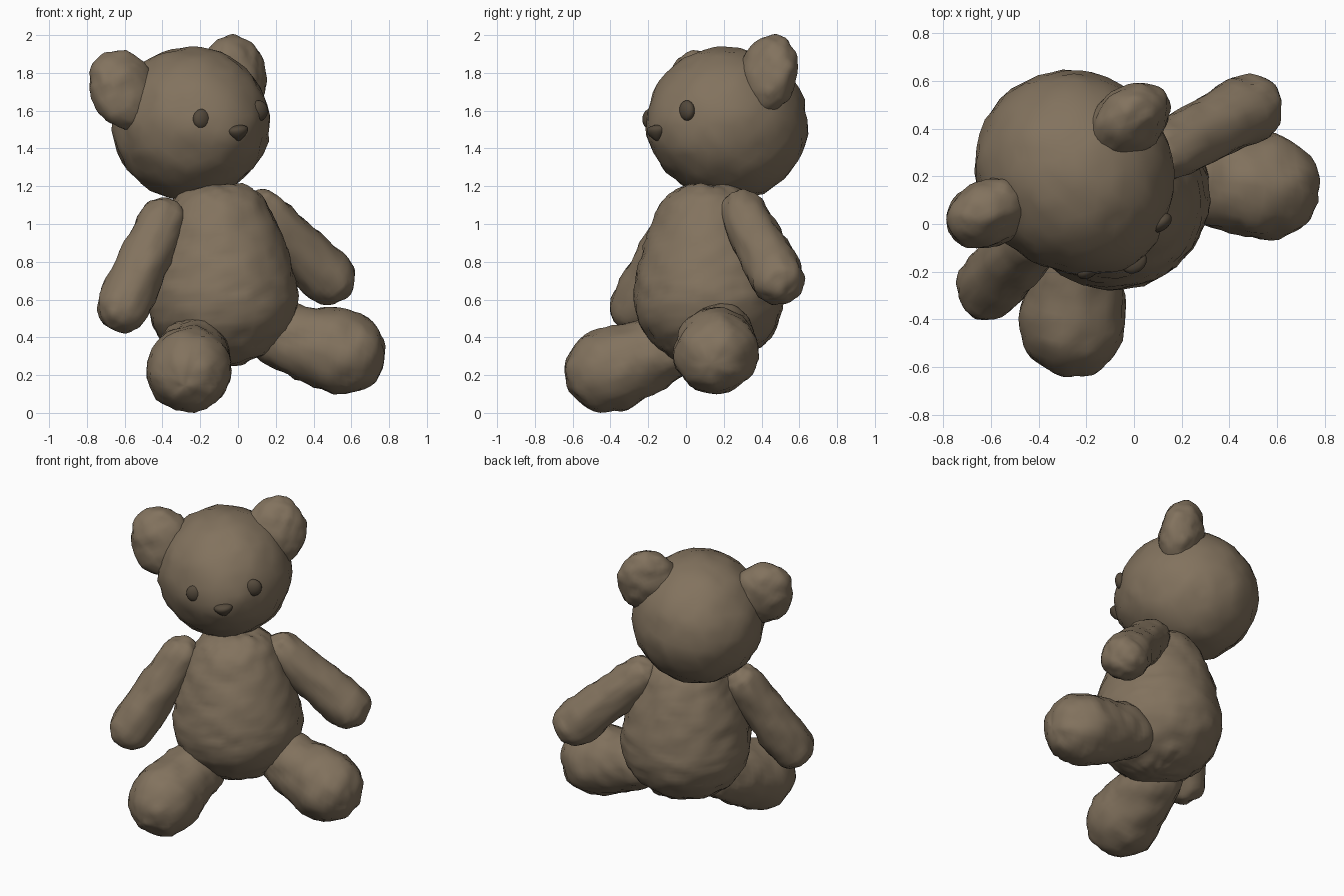
import bpy, bmesh, math
from mathutils import Vector, Matrix, Euler, noise

if "Cube" in bpy.data.objects:
    bpy.data.objects.remove(bpy.data.objects["Cube"])

YAW = math.radians(34)          # the bear is turned towards +x
FORWARD = Vector((math.sin(YAW), -math.cos(YAW), 0))


def material(name, rgb):
    m = bpy.data.materials.new(name)
    m.diffuse_color = (*rgb, 1)
    m.use_nodes = True
    m.node_tree.nodes["Principled BSDF"].inputs["Base Color"].default_value = m.diffuse_color
    return m


FUR = material("brown_fur", (0.225, 0.17, 0.112))
DARK = material("dark_brown", (0.09, 0.068, 0.045))


def finish(name, bm, mat, bump):
    """Roughen like plush, shade smooth and link."""
    bm.normal_update()
    moves = [(v, v.normal * bump * (0.7 * noise.noise(v.co * 9) + 0.7 * noise.noise(v.co * 19)))
             for v in bm.verts]
    for v, d in moves:
        v.co += d
    bmesh.ops.recalc_face_normals(bm, faces=bm.faces)
    me = bpy.data.meshes.new(name)
    bm.to_mesh(me)
    bm.free()
    me.materials.append(mat)
    me.shade_smooth()
    ob = bpy.data.objects.new(name, me)
    bpy.context.collection.objects.link(ob)
    return ob


def ellipsoid(name, centre, radii, tilt=(0, 0), mat=FUR, bump=0.016, taper=0.0, sub=4):
    """Ball with radii (side, depth, height); tilt is (pitch, roll) in degrees."""
    bm = bmesh.new()
    bmesh.ops.create_icosphere(bm, subdivisions=sub, radius=1)
    for v in bm.verts:
        k = 1 + taper * v.co.z
        v.co.x *= k
        v.co.y *= k
    rot = Euler((math.radians(tilt[0]), math.radians(tilt[1]), YAW)).to_matrix().to_4x4()
    bm.transform(Matrix.Translation(centre) @ rot @ Matrix.Diagonal((*radii, 1)))
    return finish(name, bm, mat, bump)


def lathe(name, a, b, profile, bump=0.016, sides=36, steps=5):
    """Spin a smoothed (distance, radius) profile about the line a-b."""
    a, b = Vector(a), Vector(b)
    rot = (b - a).to_track_quat('Z', 'Y')
    p = [Vector(q) for q in profile]
    # mirrored end points keep the poles round
    p = [Vector((p[1].x, -p[1].y))] + p + [Vector((p[-2].x, -p[-2].y))]
    pts = []
    for i in range(1, len(p) - 2):
        for s in range(steps):
            t = s / steps
            p0, p1, p2, p3 = p[i - 1:i + 3]
            pts.append(0.5 * (2 * p1 + (p2 - p0) * t + (2 * p0 - 5 * p1 + 4 * p2 - p3) * t * t
                              + (3 * p1 - p0 - 3 * p2 + p3) * t ** 3))
    pts.append(p[-2])
    bm = bmesh.new()
    rings = []
    for q in pts[1:-1]:
        rings.append([bm.verts.new(a + rot @ Vector((q.y * math.cos(u), q.y * math.sin(u), q.x)))
                      for u in (2 * math.pi * k / sides for k in range(sides))])
    ends = [bm.verts.new(a + rot @ Vector((0, 0, pts[k].x))) for k in (0, -1)]
    for k in range(sides):
        j = (k + 1) % sides
        for r, s in zip(rings, rings[1:]):
            bm.faces.new((r[k], r[j], s[j], s[k]))
        bm.faces.new((ends[0], rings[0][j], rings[0][k]))
        bm.faces.new((ends[1], rings[-1][k], rings[-1][j]))
    return finish(name, bm, FUR, bump)


def limb(name, a, b, ra, rb):
    """Rounded limb, radius ra at the joint and rb at the paw."""
    n = (Vector(b) - Vector(a)).length
    c = 0.7071
    lathe(name, a, b, [(-ra, 0), (-ra * c, ra * c), (0, ra), (n * 0.5, (ra + rb) * 0.51),
                       (n, rb), (n + rb * c, rb * c), (n + rb, 0)])


# Pear-shaped body, leaning slightly
lathe("body", (-0.06, 0.115, 0), (-0.11, 0.125, 1.2),
      [(0.25, 0), (0.27, 0.14), (0.335, 0.26), (0.45, 0.36), (0.58, 0.397), (0.7, 0.389),
       (0.85, 0.355), (1.0, 0.302), (1.12, 0.245), (1.19, 0.165), (1.215, 0)], sides=48)

# Head, rolled a little to one side, with a low muzzle bulge
head = ellipsoid("head", (-0.25, 0.22, 1.533), (0.408, 0.433, 0.404), tilt=(-12, -7))
for v in head.data.vertices:
    d = (v.co - Vector((0, -0.15, 1.46))).length
    v.co += FORWARD * 0.035 * math.exp(-(d / 0.2) ** 2)

# Ears
ellipsoid("ear_right", (-0.605, 0.045, 1.71), (0.185, 0.135, 0.22), (-14, -20))
ellipsoid("ear_left", (-0.02, 0.43, 1.785), (0.185, 0.135, 0.22), (-14, 10))

# Eyes
for name, pos in (("eye_right", (-0.19, -0.19, 1.555)), ("eye_left", (0.11, 0.005, 1.6))):
    ellipsoid(name, pos, (0.054, 0.034, 0.055), (0, -7), DARK, 0.0, sub=3)

# Nose: wide at the top, narrow below
ellipsoid("nose", (0.0, -0.155, 1.482), (0.053, 0.045, 0.042), (0, -7), DARK, 0.0, 0.5, 3)

# Arms
limb("arm_right", (-0.4, -0.035, 1.02), (-0.61, -0.26, 0.565), 0.122, 0.14)
limb("arm_left", (0.125, 0.3, 1.06), (0.48, 0.485, 0.715), 0.122, 0.143)

# Legs
limb("leg_right", (-0.225, -0.07, 0.35), (-0.26, -0.42, 0.221), 0.17, 0.222)
limb("leg_left", (0.215, 0.19, 0.41), (0.56, 0.155, 0.318), 0.172, 0.222)
